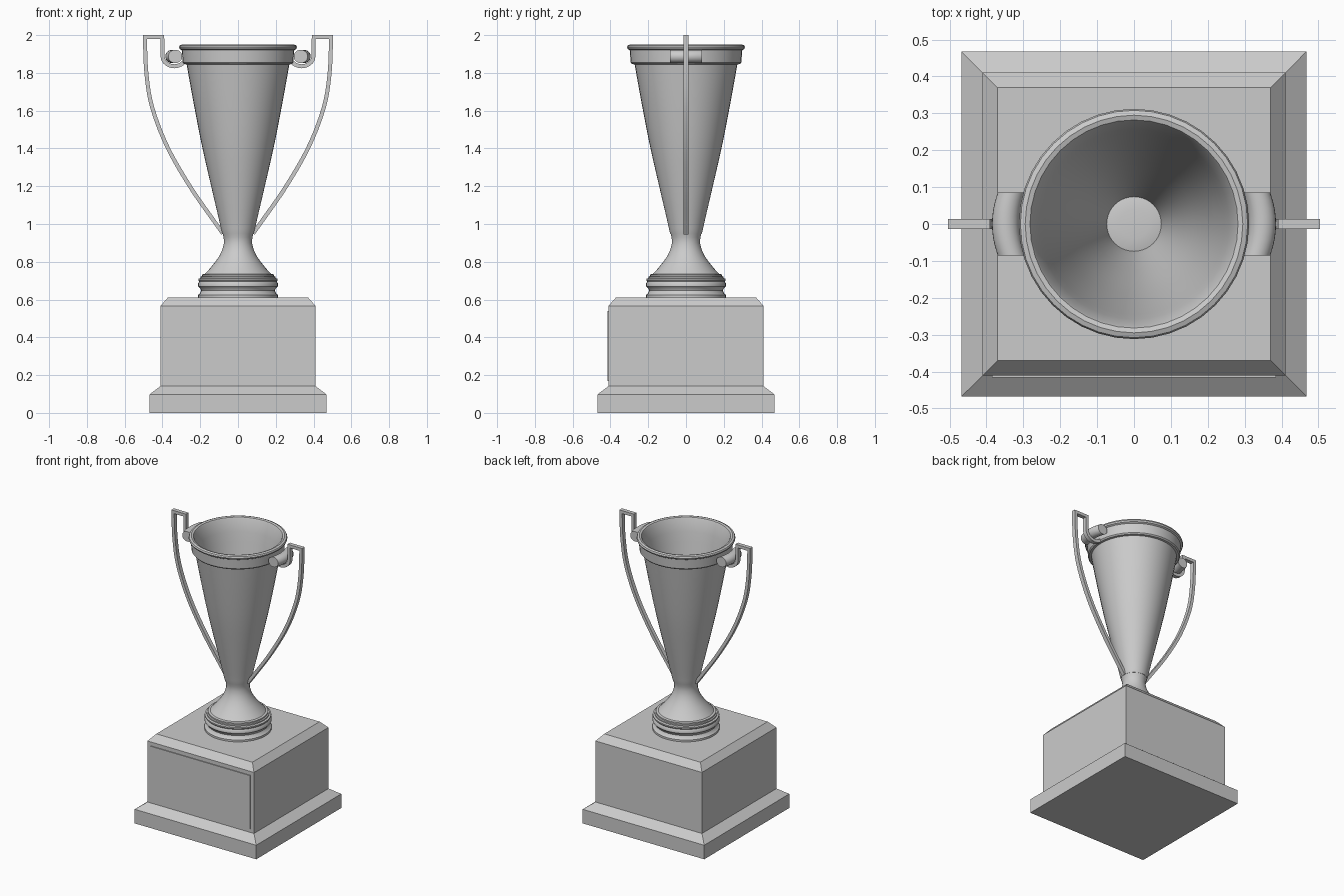
import bpy, bmesh, math
from mathutils import Vector

if "Cube" in bpy.data.objects:
    bpy.data.objects.remove(bpy.data.objects["Cube"])


def finish(name, bm, smooth=None):
    bmesh.ops.remove_doubles(bm, verts=bm.verts, dist=1e-5)
    bmesh.ops.recalc_face_normals(bm, faces=bm.faces)
    me = bpy.data.meshes.new(name)
    bm.to_mesh(me)
    bm.free()
    ob = bpy.data.objects.new(name, me)
    bpy.context.collection.objects.link(ob)
    if smooth:
        me.shade_smooth()
        me.set_sharp_from_angle(angle=math.radians(smooth))
    return ob


def skin(bm, rings):
    # bridge a list of closed vertex rings
    n = len(rings[0])
    for a, b in zip(rings, rings[1:]):
        for i in range(n):
            j = (i + 1) % n
            bm.faces.new((a[i], a[j], b[j], b[i]))


def lathe(name, profile, n, smooth=None, turn=0.0):
    bm = bmesh.new()
    rings = [[bm.verts.new((r * math.cos(turn + math.tau * i / n),
                            r * math.sin(turn + math.tau * i / n), z))
              for i in range(n)] for r, z in profile]
    skin(bm, rings)
    return finish(name, bm, smooth)


def spline(pts, steps=5):
    # Catmull-Rom curve through 2D points
    p = [Vector(q) for q in pts]
    p = [2 * p[0] - p[1]] + p + [2 * p[-1] - p[-2]]
    out = []
    for a, b, c, d in zip(p, p[1:], p[2:], p[3:]):
        for k in range(steps):
            t = k / steps
            out.append(0.5 * (2 * b + (c - a) * t + (2 * a - 5 * b + 4 * c - d) * t * t
                              + (3 * b - a - 3 * c + d) * t ** 3))
    return out + [p[-2]]


def strap(name, path, thick, width, sx):
    # rectangular bar along a path in the xz plane, with mitred corners
    bm = bmesh.new()
    rings = []
    for i, p in enumerate(path):
        d1 = (p - path[max(i - 1, 0)]) if i else path[1] - p
        d2 = (path[i + 1] - p) if i < len(path) - 1 else d1
        n1, n2 = (Vector((-d.y, d.x)).normalized() for d in (d1, d2))
        m = (n1 + n2).normalized()
        m *= thick / 2 / m.dot(n1)
        rings.append([bm.verts.new((sx * q.x, y, q.y)) for q, y in
                      ((p + m, -width / 2), (p + m, width / 2),
                       (p - m, width / 2), (p - m, -width / 2))])
    skin(bm, rings)
    bm.faces.new(rings[0])
    bm.faces.new(rings[-1])
    return finish(name, bm, 35)


# Square plinth
R2 = math.sqrt(2)
lathe("plinth", [(r * R2, z) for r, z in
                 [(0, 0), (.468, 0), (.468, .098), (.41, .142), (.41, .567), (.37, .612), (0, .612)]],
      4, turn=math.pi / 4)

# Front plaque
bm = bmesh.new()
bmesh.ops.create_cube(bm, size=1)
for v in bm.verts:
    v.co = (v.co.x * .77, -.4115 + v.co.y * .009, .355 + v.co.z * .37)
finish("plaque", bm)

# Moulded foot and stem
lathe("foot", [(0, .612), (.212, .612), (.212, .625), (.202, .632), (.195, .648), (.2, .66),
               (.212, .67), (.212, .685), (.205, .695), (.21, .702), (.21, .71), (.198, .714),
               (.198, .722), (.19, .724), (.19, .733), (.175, .736), (.15, .763), (.12, .8),
               (.098, .832), (.083, .865), (.074, .9), (.076, .93), (.084, .957), (0, .957)],
      40, 35)

# Cup with neck band, rolled rim and hollow inside
body = [(.088, .965), (.1, 1.02), (.142, 1.2), (.192, 1.42), (.235, 1.64), (.272, 1.845)]
body = [tuple(p) for p in spline(body, 3)]
inner = [(max(r - .014, 0), z + .012) for r, z in reversed(body)]
lathe("cup", [(0, .95), (.084, .95)] + body +
      [(.286, 1.847), (.293, 1.855), (.298, 1.92), (.308, 1.926), (.312, 1.936), (.308, 1.946),
       (.295, 1.951), (.282, 1.947), (.277, 1.938)] + inner + [(.04, .985), (0, .98)], 40, 35)

# Handles: long curved bar, square top and curl; plus bent roll against the cup
sweep = spline([(.08, .95), (.13, 1.02), (.255, 1.2), (.375, 1.41), (.455, 1.62), (.485, 1.8), (.493, 1.989)])
curl = [Vector((.337 + .063 * math.cos(a), 1.89 + .055 * math.sin(a)))
        for a in (math.radians(-18 * k) for k in range(10))]
path = sweep + [Vector((.401, 1.989))] + curl
for side, sx in (("left", -1), ("right", 1)):
    strap(side + "_handle", path, .021, .028, sx)
    bm = bmesh.new()
    rings = []
    for k in range(9):
        y = -.086 + .172 * k / 8
        cx = .348 - .016 * (y / .086) ** 2
        rings.append([bm.verts.new((sx * (cx + .037 * math.cos(math.tau * i / 24)), y,
                                    1.887 + .035 * math.sin(math.tau * i / 24))) for i in range(24)])
    skin(bm, rings)
    bm.faces.new(rings[0])
    bm.faces.new(rings[-1])
    finish(side + "_roll", bm, 35)
